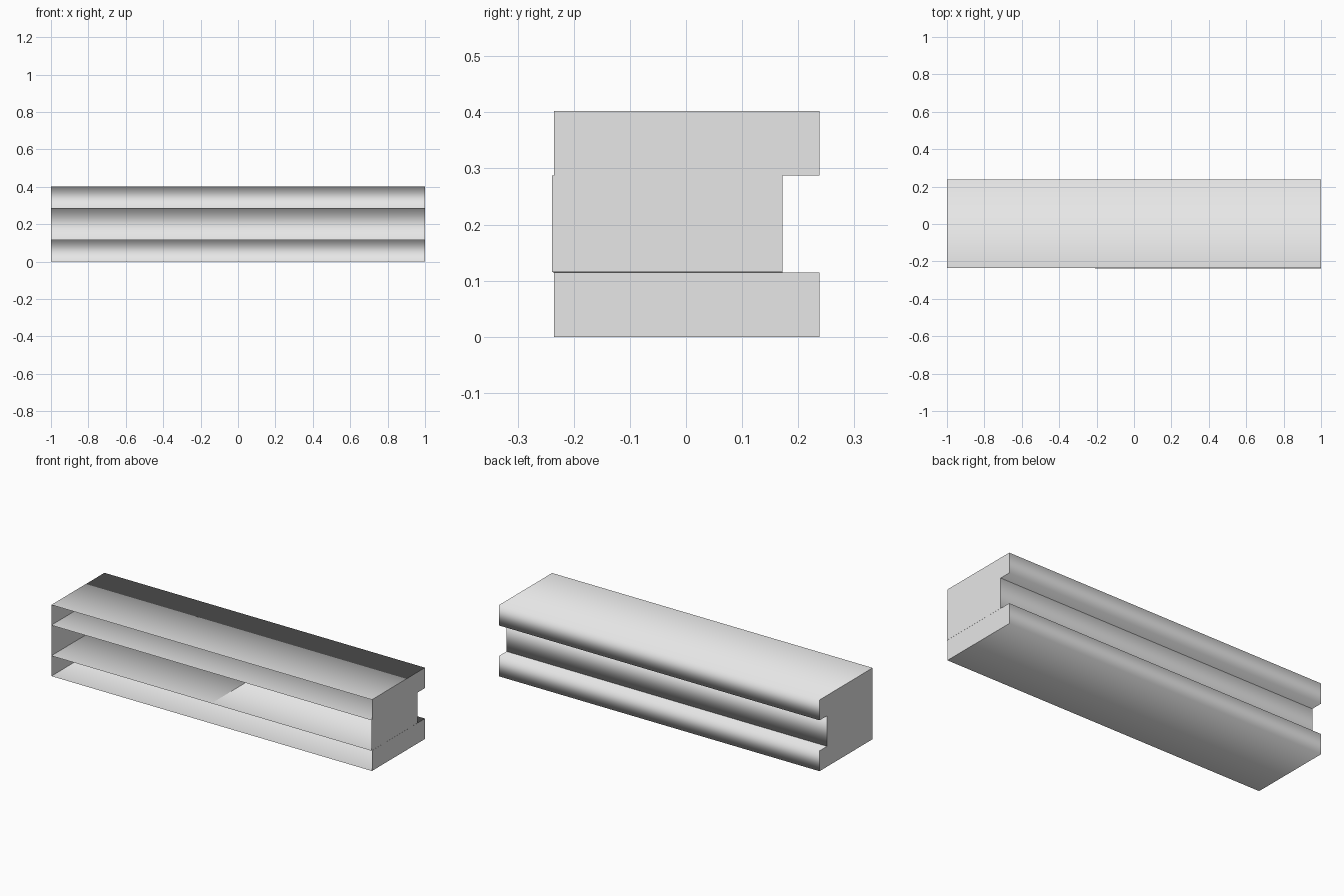
import bpy
import bmesh

cube = bpy.data.objects.get("Cube")
if cube:
    bpy.data.objects.remove(cube, do_unlink=True)

grey = bpy.data.materials.new("light_grey")
grey.use_nodes = True
grey.diffuse_color = (0.8, 0.8, 0.8, 1)
grey.node_tree.nodes["Principled BSDF"].inputs["Base Color"].default_value = (0.8, 0.8, 0.8, 1)


def open_trough(name, left, right):
    """Open-fronted long box; each end is (front y, back y, bottom z, top z)."""
    bm = bmesh.new()
    rings = []
    for x, (front, back, low, high) in ((-1, left), (1, right)):
        profile = ((front, low), (back, low), (back, high), (front, high))
        rings.append([bm.verts.new((x, y, z)) for y, z in profile])
    a, b = rings

    # Bottom, back and top share soft shading
    for i in range(3):
        bm.faces.new((a[i], a[i + 1], b[i + 1], b[i])).smooth = True

    # Flat end caps with crisp borders
    for cap in (bm.faces.new(a), bm.faces.new(b)):
        for edge in cap.edges:
            edge.smooth = False

    # Face every panel away from the box centre
    middle = sum((v.co for v in bm.verts), bm.verts[:][0].co * 0) / 8
    bm.normal_update()
    for face in bm.faces:
        if face.normal.dot(face.calc_center_median() - middle) < 0:
            face.normal_flip()

    mesh = bpy.data.meshes.new(name)
    bm.to_mesh(mesh)
    bm.free()
    mesh.materials.append(grey)
    obj = bpy.data.objects.new(name, mesh)
    bpy.context.collection.objects.link(obj)
    return obj


FRONT, BACK = -0.235, 0.238
LOW, HIGH, TOP = 0.115, 0.287, 0.402

# Outer rails
for name, low, high in (("lower_rail", 0, LOW), ("upper_rail", HIGH, TOP)):
    end = (FRONT, BACK, low, high)
    open_trough(name, end, end)

# Recessed middle rail, set very slightly askew between the other two
open_trough("middle_rail",
            (FRONT, 0.172, LOW - 0.0005, HIGH + 0.0005),
            (FRONT - 0.004, 0.172, LOW + 0.0005, HIGH + 0.0005))
